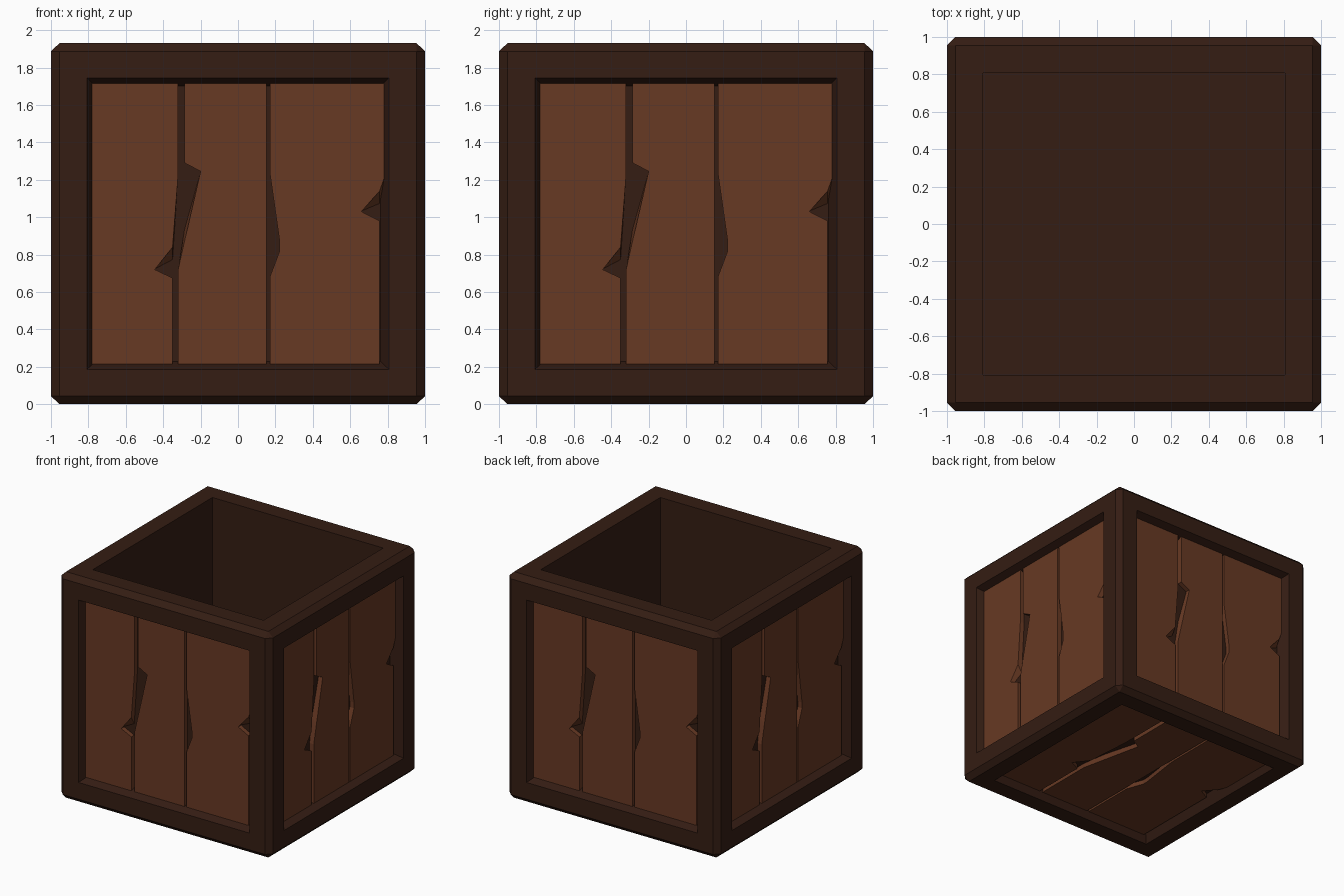
import bpy, bmesh
from math import pi
from mathutils import Matrix

if "Cube" in bpy.data.objects:
    bpy.data.objects.remove(bpy.data.objects["Cube"])

HALF_H = 0.965                      # half height: the crate is a slightly squashed cube
TO_WORLD = Matrix.Translation((0, 0, HALF_H)) @ Matrix.Diagonal((1, 1, HALF_H, 1))


def material(name, rgb):
    m = bpy.data.materials.new(name)
    m.diffuse_color = (*rgb, 1)
    m.use_nodes = True
    m.node_tree.nodes["Principled BSDF"].inputs["Base Color"].default_value = m.diffuse_color
    return m


def add_object(name, bm, mat):
    bmesh.ops.recalc_face_normals(bm, faces=bm.faces[:])
    me = bpy.data.meshes.new(name)
    bm.to_mesh(me)
    bm.free()
    me.materials.append(mat)
    bpy.context.collection.objects.link(bpy.data.objects.new(name, me))


frame_mat = material("dark_wood", (0.035, 0.0122, 0.0065))
plank_mat = material("plank_wood", (0.137, 0.041, 0.017))

# Frame: chamfered cube, each side inset and recessed, top hollowed out
bm = bmesh.new()
bmesh.ops.create_cube(bm, size=2)
bmesh.ops.bevel(bm, geom=bm.edges[:], offset=0.045, segments=1, profile=0.5, affect='EDGES')
bm.normal_update()
sides = [f for f in bm.faces if f.calc_area() > 2]
bmesh.ops.inset_individual(bm, faces=sides, thickness=0.148, depth=0, use_even_offset=True)
bm.normal_update()
top = next(f for f in sides if f.normal.z > 0.9)
recessed = [f for f in sides if f is not top]
bmesh.ops.inset_individual(bm, faces=recessed, thickness=0.044, depth=-0.1,
                           use_even_offset=True)
floor = bmesh.ops.extrude_discrete_faces(bm, faces=[top])["faces"][0]
bmesh.ops.translate(bm, verts=floor.verts[:], vec=(0, 0, -1.8))
bm.transform(TO_WORLD)
add_object("crate_frame", bm, frame_mat)

# Plank outlines on the front side: (x, z) or (x, z, z at the back of the crack)
LO, HI = 0.215, 1.715
PLANKS = [
    [(-0.785, LO), (-0.35, LO), (-0.35, 0.675), (-0.445, 0.72), (-0.35, 0.84, 0.77),
     (-0.32, 1.23), (-0.32, HI), (-0.785, HI)],
    [(-0.32, LO), (0.152, LO), (0.152, HI), (-0.285, HI), (-0.285, 1.29), (-0.20, 1.245),
     (-0.285, 0.875, 0.94), (-0.32, 0.72)],
    [(0.17, LO), (0.757, LO), (0.757, 0.98), (0.66, 1.03), (0.757, 1.14, 1.07),
     (0.785, 1.22), (0.785, HI), (0.17, HI), (0.17, 1.24), (0.223, 0.87), (0.223, 0.82),
     (0.17, 0.68)],
]
FRONT_Y, BACK_Y = -0.94, -0.898


def plank(name, outline, turn):
    bm = bmesh.new()

    def ring(y, k):
        return [bm.verts.new((p[0], y, (p[min(k, len(p) - 1)] - HALF_H) / HALF_H))
                for p in outline]
    a, b = ring(FRONT_Y, 1), ring(BACK_Y, 2)
    bm.faces.new(a)
    bm.faces.new(b[::-1])
    n = len(a)
    for i in range(n):
        j = (i + 1) % n
        bm.faces.new((a[j], a[i], b[i], b[j]))
    bm.transform(TO_WORLD @ turn)
    add_object(name, bm, plank_mat)


# Four sides turn about z; the bottom set faces down
turns = {s: Matrix.Rotation(i * pi / 2, 4, 'Z')
         for i, s in enumerate(("front", "right", "back", "left"))}
turns["bottom"] = Matrix(((-1, 0, 0, 0), (0, 0, 1, 0), (0, 1, 0, 0), (0, 0, 0, 1)))
for side, turn in turns.items():
    for i, outline in enumerate(PLANKS, 1):
        plank(f"{side}_plank_{i}", outline, turn)
